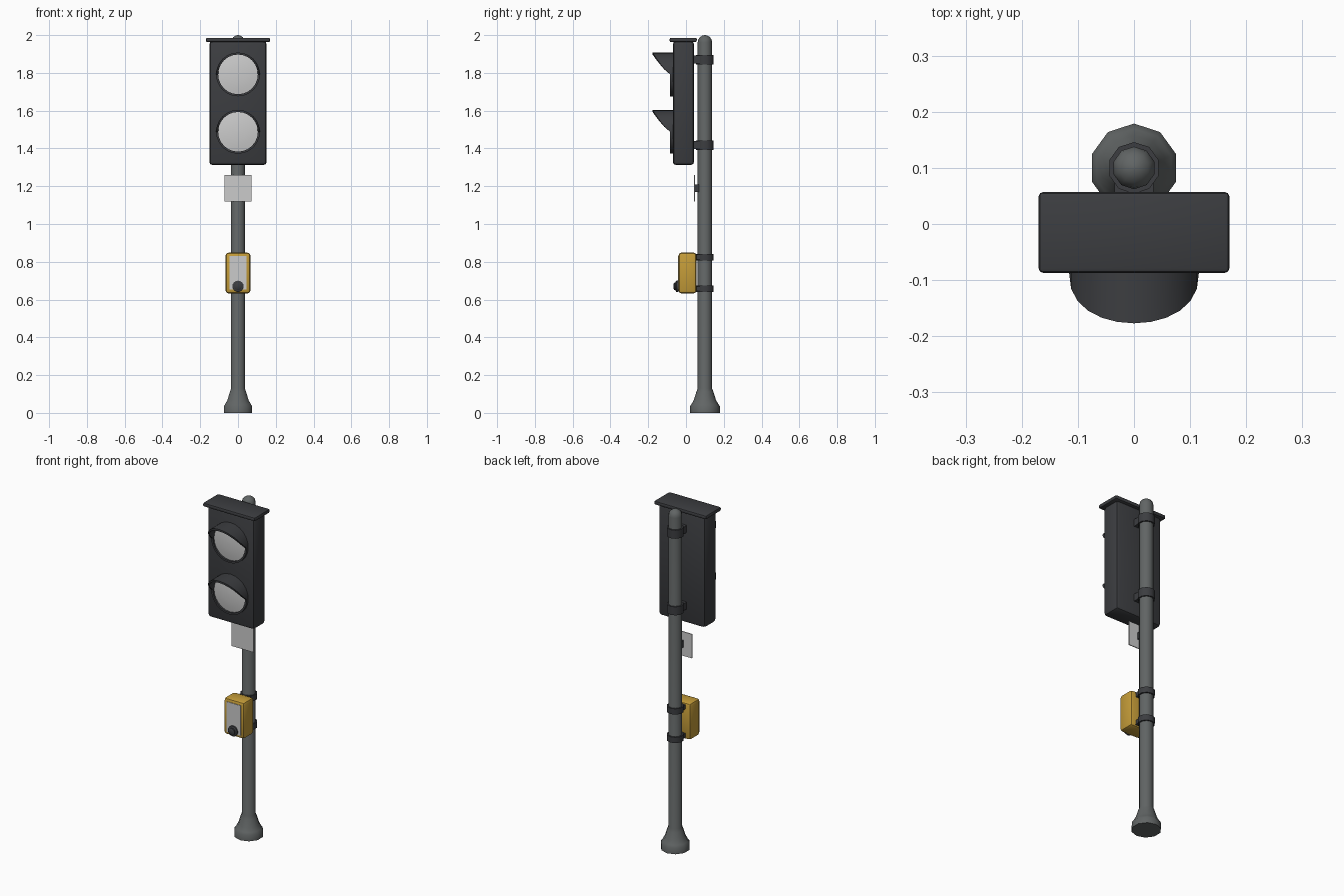
import bpy, bmesh
from math import sin, cos, pi, radians

if "Cube" in bpy.data.objects:
    bpy.data.objects.remove(bpy.data.objects["Cube"])


def material(name, rgb):
    m = bpy.data.materials.new(name)
    m.diffuse_color = (*rgb, 1)
    m.use_nodes = True
    m.node_tree.nodes["Principled BSDF"].inputs["Base Color"].default_value = m.diffuse_color
    return m


DARK = material("dark_casing", (0.045, 0.047, 0.052))
POLE = material("pole_grey", (0.12, 0.13, 0.13))
YELLOW = material("box_yellow", (0.55, 0.33, 0.04))
LIGHT = material("light_grey", (0.6, 0.6, 0.6))


def finish(name, bm, mat, smooth=True):
    bmesh.ops.recalc_face_normals(bm, faces=bm.faces)
    me = bpy.data.meshes.new(name)
    bm.to_mesh(me)
    bm.free()
    ob = bpy.data.objects.new(name, me)
    bpy.context.collection.objects.link(ob)
    me.materials.append(mat)
    if smooth:
        bpy.ops.object.select_all(action='DESELECT')
        ob.select_set(True)
        bpy.context.view_layer.objects.active = ob
        bpy.ops.object.shade_smooth_by_angle(angle=radians(40))
    return ob


def box(name, lo, hi, mat, bevel=0.0, segments=2):
    bm = bmesh.new()
    bmesh.ops.create_cube(bm, size=1)
    for v in bm.verts:
        v.co = [(a + b) / 2 + c * (b - a) for a, b, c in zip(lo, hi, v.co)]
    if bevel:
        bmesh.ops.bevel(bm, geom=bm.edges[:], offset=bevel, segments=segments,
                        profile=0.5, affect='EDGES')
    return finish(name, bm, mat)


def lathe(name, profile, centre, mat, sides, axis='Z', closed=False):
    """Revolve (radius, distance) points; axis 'Y' runs toward the front (-y)."""
    bm = bmesh.new()
    rings = []
    for r, h in profile:
        ring = []
        for i in range(sides):
            a = pi / 2 + 2 * pi * i / sides
            p = (r * cos(a), r * sin(a), h) if axis == 'Z' else (r * cos(a), -h, r * sin(a))
            ring.append(bm.verts.new([c + q for c, q in zip(centre, p)]))
        rings.append(ring)
    pairs = list(zip(rings, rings[1:])) + ([(rings[-1], rings[0])] if closed else [])
    for a, b in pairs:
        for i in range(sides):
            j = (i + 1) % sides
            bm.faces.new((a[i], a[j], b[j], b[i]))
    if not closed:
        bm.faces.new(rings[0])
        bm.faces.new(rings[-1])
    return finish(name, bm, mat)


def visor(name, z, r_out, r_in, y0):
    """Tube around the lens, long at the top and a shallow rim below."""
    n = 24
    bm = bmesh.new()
    loops = []
    for i in range(n):
        a = 2 * pi * i / n
        s = max(sin(a), 0)
        depth = 0.014 + 0.093 * s ** 0.8
        loops.append([bm.verts.new((r * cos(a), y, z + r * sin(a)))
                      for r, y in ((r_out, y0 + 0.005), (r_out, y0 - depth),
                                   (r_in, y0 - depth), (r_in, y0 + 0.005))])
    for i in range(n):
        a, b = loops[i], loops[(i + 1) % n]
        for k in range(4):
            m = (k + 1) % 4
            bm.faces.new((a[k], a[m], b[m], b[k]))
    return finish(name, bm, DARK)


# Pole with flared foot and domed tip
PY = 0.1
dome = [(0.038 * cos(t), 1.962 + 0.038 * sin(t)) for t in (0, 0.4, 0.8, 1.2, 1.5)]
lathe("pole", [(0.079, 0), (0.079, 0.035), (0.07, 0.048), (0.058, 0.07),
               (0.045, 0.112), (0.038, 0.13)] + dome, (0, PY, 0), POLE, 10)

# Signal head and roof plate
box("signal_head", (-0.152, -0.07, 1.312), (0.152, 0.043, 1.968), DARK, 0.018)
box("roof_plate", (-0.17, -0.087, 1.963), (0.17, 0.057, 1.986), DARK, 0.008)

# Lamps
for label, z in (("upper", 1.792), ("lower", 1.488)):
    visor(label + "_visor", z, 0.116, 0.105, -0.07)
    lathe(label + "_lens", [(0.106, -0.004), (0.106, 0.003), (0.075, 0.008),
                            (0.04, 0.011), (0.005, 0.012)],
          (0, -0.07, z), LIGHT, 24, 'Y')

# Pole clamps, with blocks joining them to the head and the button box
for label, z, h in (("head_top", 1.87, 0.05), ("head_bottom", 1.418, 0.05),
                    ("box_top", 0.825, 0.034), ("box_bottom", 0.657, 0.034)):
    lathe(label + "_clamp", [(0.036, -h / 2), (0.046, -h / 2), (0.046, h / 2), (0.036, h / 2)],
          (0, PY, z), DARK, 10, closed=True)
    box(label + "_bracket", (-0.035, 0.038, z - h / 2 + 0.004),
        (0.035, 0.078, z + h / 2 - 0.004), DARK)

# Small sign plate
box("sign_plate", (-0.072, 0.043, 1.118), (0.072, 0.048, 1.26), LIGHT)
box("sign_bracket", (-0.018, 0.047, 1.17), (0.018, 0.068, 1.21), DARK)

# Push button box
box("button_box", (-0.066, -0.04, 0.633), (0.066, 0.056, 0.848), YELLOW, 0.015)
box("button_panel", (-0.046, -0.043, 0.652), (0.046, -0.03, 0.83), LIGHT)
lathe("push_button", [(0.03, 0), (0.03, 0.01), (0.024, 0.014), (0.02, 0.014),
                      (0.02, 0.02), (0.014, 0.024)], (0, -0.041, 0.67), DARK, 16, 'Y')
